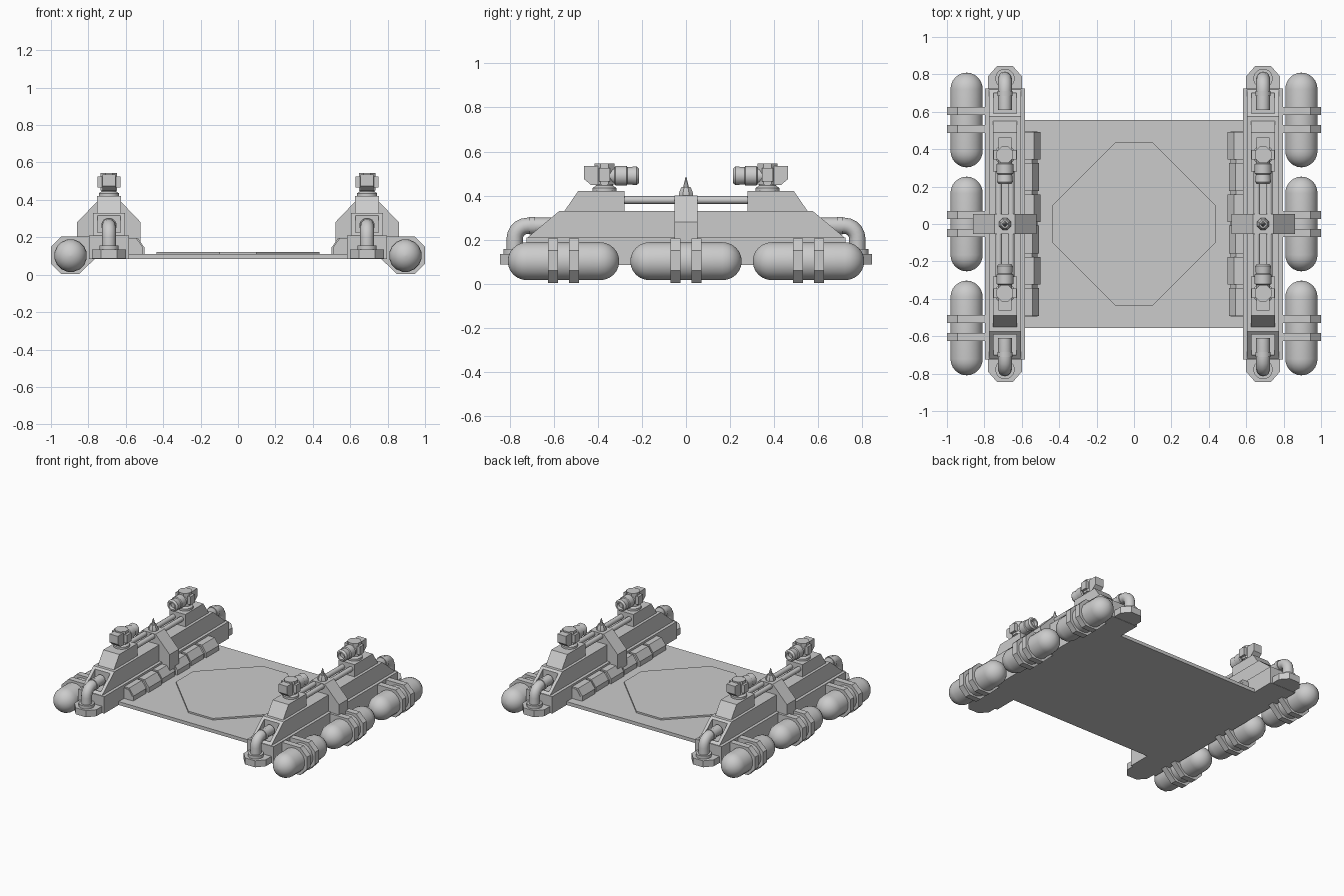
import bpy, bmesh, math
from mathutils import Matrix, Vector

if "Cube" in bpy.data.objects:
    bpy.data.objects.remove(bpy.data.objects["Cube"])

CX = 0.69  # centre line of each side hull


def finish(name, bm, mirror, smooth=False):
    bmesh.ops.recalc_face_normals(bm, faces=bm.faces)
    me = bpy.data.meshes.new(name)
    bm.to_mesh(me)
    bm.free()
    if smooth:
        for p in me.polygons:
            p.use_smooth = True
        me.set_sharp_from_angle(angle=math.radians(35))
    ob = bpy.data.objects.new(name, me)
    bpy.context.collection.objects.link(ob)
    if mirror:
        m = ob.modifiers.new("Mirror", 'MIRROR')
        m.use_axis = ('x' in mirror, 'y' in mirror, False)
        m.use_mirror_merge = False
    return ob


def prism(name, pts, axis, lo, hi, mirror=''):
    """Extrude a 2D outline along an axis: x -> (y,z), y -> (x,z), z -> (x,y)."""
    put = {'x': lambda a, b: (lo, a, b), 'y': lambda a, b: (a, lo, b), 'z': lambda a, b: (a, b, lo)}[axis]
    bm = bmesh.new()
    f = bm.faces.new([bm.verts.new(put(a, b)) for a, b in pts])
    ext = bmesh.ops.extrude_face_region(bm, geom=[f])
    d = Vector([hi - lo if c == axis else 0 for c in 'xyz'])
    bmesh.ops.translate(bm, vec=d, verts=[v for v in ext['geom'] if isinstance(v, bmesh.types.BMVert)])
    return finish(name, bm, mirror)


def box(name, x0, x1, y0, y1, z0, z1, mirror=''):
    return prism(name, [(x0, y0), (x1, y0), (x1, y1), (x0, y1)], 'z', z0, z1, mirror)


def lathe(name, prof, loc, axis='z', n=16, mirror='x', smooth=True):
    """Spin (radius, height) points about an axis through loc."""
    bm = bmesh.new()
    rings = []
    for r, h in prof:
        rings.append([bm.verts.new((r * math.cos(a), r * math.sin(a), h))
                      for a in ((i + 0.5) * math.tau / n for i in range(n))])
    for a, b in zip(rings, rings[1:]):
        for i in range(n):
            bm.faces.new((a[i], a[(i + 1) % n], b[(i + 1) % n], b[i]))
    bm.faces.new(rings[0])
    bm.faces.new(rings[-1])
    rot = Matrix.Rotation(-math.pi / 2, 4, 'X') if axis == 'y' else Matrix()
    bm.transform(Matrix.Translation(loc) @ rot)
    return finish(name, bm, mirror, smooth)


# Deck and octagonal landing pad
box("deck", -0.6, 0.6, -0.557, 0.557, 0.085, 0.11)
a, b = 0.1, 0.435
prism("landing_pad", [(a, b), (b, a), (b, -a), (a, -b), (-a, -b), (-b, -a), (-b, a), (-a, b)], 'z', 0.1, 0.122)

# Side hulls: base slab and sloped upper body with an end recess for the pipe
box("hull_base", CX - 0.107, CX + 0.107, -0.725, 0.725, 0.085, 0.21, 'x')
hull = prism("hull_body", [(-0.725, 0.205), (0.725, 0.205), (0.575, 0.33), (-0.575, 0.33)],
             'x', CX - 0.085, CX + 0.085, 'x')
cut = box("recess_cutter", CX - 0.062, CX + 0.062, 0.59, 0.70, 0.215, 0.5, 'y')
cut.hide_render = True
cut.hide_viewport = True
mod = hull.modifiers.new("Recess", 'BOOLEAN')
mod.operation = 'DIFFERENCE'
mod.object = cut
hull.modifiers.move(1, 0)

# Turret plinths on top of the hulls
prism("turret_plinth", [(0.555, 0.325), (0.49, 0.42), (0.28, 0.42), (0.28, 0.325)],
      'x', CX - 0.065, CX + 0.065, 'xy')

# Paired rails running between plinths
for s in (-1, 1):
    lathe("rail", [(0.018, -0.29), (0.018, 0.29)], (CX + s * 0.033, 0, 0.38), 'y', 12)

# Central arch over each hull
prism("arch", [(0.52, 0.1), (0.52, 0.28), (0.635, 0.4), (0.745, 0.4), (0.86, 0.28), (0.86, 0.1)],
      'y', -0.053, 0.053, 'x')

# Antenna with conical tip
lathe("antenna", [(0.034, 0.395), (0.034, 0.412), (0.022, 0.44), (0.014, 0.44), (0.002, 0.485)], (CX, 0, 0), n=8)

# Chamfered lockers along the inner side of each hull
for i in range(6):
    y = -0.417 + i * 0.167
    d = 0.0 if i % 2 else 0.008
    prism("side_locker", [(0.59, 0.1), (0.5 + d, 0.1), (0.5 + d, 0.145), (0.535 + d, 0.195), (0.59, 0.195)],
          'y', y - 0.074, y + 0.074, 'x')
prism("locker_rail", [(0.59, 0.1), (0.515, 0.1), (0.515, 0.14), (0.545, 0.185), (0.59, 0.185)], 'y', -0.495, 0.495, 'x')

# Float tanks and their octagonal straps
R, H = 0.088, 0.253
dome = [(max(R * math.cos(t), 0.002), H - R + R * math.sin(t)) for t in (i * math.pi / 12 for i in range(7))]
capsule = [(r, -h) for r, h in reversed(dome)] + dome
strap = [(1, 0.15), (1, 0.06), (0.945, 0.003), (0.85, 0.003), (0.76, 0.09), (0.76, 0.205), (0.945, 0.205)]
for y, mir in ((0, 'x'), (0.556, 'xy')):
    lathe("float_tank", capsule, (0.895, y, 0.102), 'y', 16, mir)
    for s in (-1, 1):
        prism("tank_strap", strap, 'y', y + s * 0.048 - 0.022, y + s * 0.048 + 0.022, mir)

# End feet carrying the pipes
prism("pipe_foot", [(CX - 0.09, 0.70), (CX - 0.09, 0.79), (CX - 0.042, 0.845), (CX + 0.042, 0.845),
                    (CX + 0.09, 0.79), (CX + 0.09, 0.70)], 'z', 0.087, 0.135, 'xy')
lathe("pipe_collar", [(0.052, 0.13), (0.052, 0.157)], (CX, 0.778, 0), mirror='xy')

# Elbow pipes, swept from rings along an L-shaped path
path = [(0.778, 0.13, 0)] + [(0.718 + 0.06 * math.cos(t), 0.203 + 0.06 * math.sin(t), t)
                             for t in (i * math.pi / 10 for i in range(6))] + [(0.61, 0.263, math.pi / 2)]
bm = bmesh.new()
rings = []
for y, z, t in path:
    rings.append([bm.verts.new((CX + 0.037 * math.sin(u), y + 0.037 * math.cos(u) * math.cos(t),
                                z + 0.037 * math.cos(u) * math.sin(t)))
                  for u in (i * math.tau / 12 for i in range(12))])
for p, q in zip(rings, rings[1:]):
    for i in range(12):
        bm.faces.new((p[i], p[(i + 1) % 12], q[(i + 1) % 12], q[i]))
bm.faces.new(rings[0])
bm.faces.new(rings[-1])
finish("elbow_pipe", bm, 'xy', True)
lathe("pipe_ring", [(0.042, 0.685), (0.042, 0.71)], (CX, 0, 0.263), 'y', 12, 'xy')

# Turrets: swivel, head, rear housing, barrel facing the middle
TY = 0.37
lathe("turret_swivel", [(0.055, 0.415), (0.055, 0.435), (0.04, 0.445), (0.04, 0.46)], (CX, TY, 0), mirror='xy')
lathe("turret_head", [(0.048, 0.45), (0.048, 0.545)], (CX, TY, 0), n=8, mirror='xy', smooth=False)
prism("turret_housing", [(TY, 0.447), (0.43, 0.447), (0.463, 0.475), (0.463, 0.535), (TY, 0.535)],
      'x', CX - 0.034, CX + 0.034, 'xy')
box("turret_side_pod", CX - 0.062, CX + 0.062, TY - 0.025, TY + 0.025, 0.465, 0.525, 'xy')
lathe("turret_barrel", [(0.038, 0.35), (0.038, 0.325), (0.046, 0.32), (0.046, 0.27), (0.04, 0.265), (0.044, 0.225),
                        (0.034, 0.213), (0.024, 0.213), (0.02, 0.235)], (CX, 0, 0.49), 'y', 12, 'xy')
